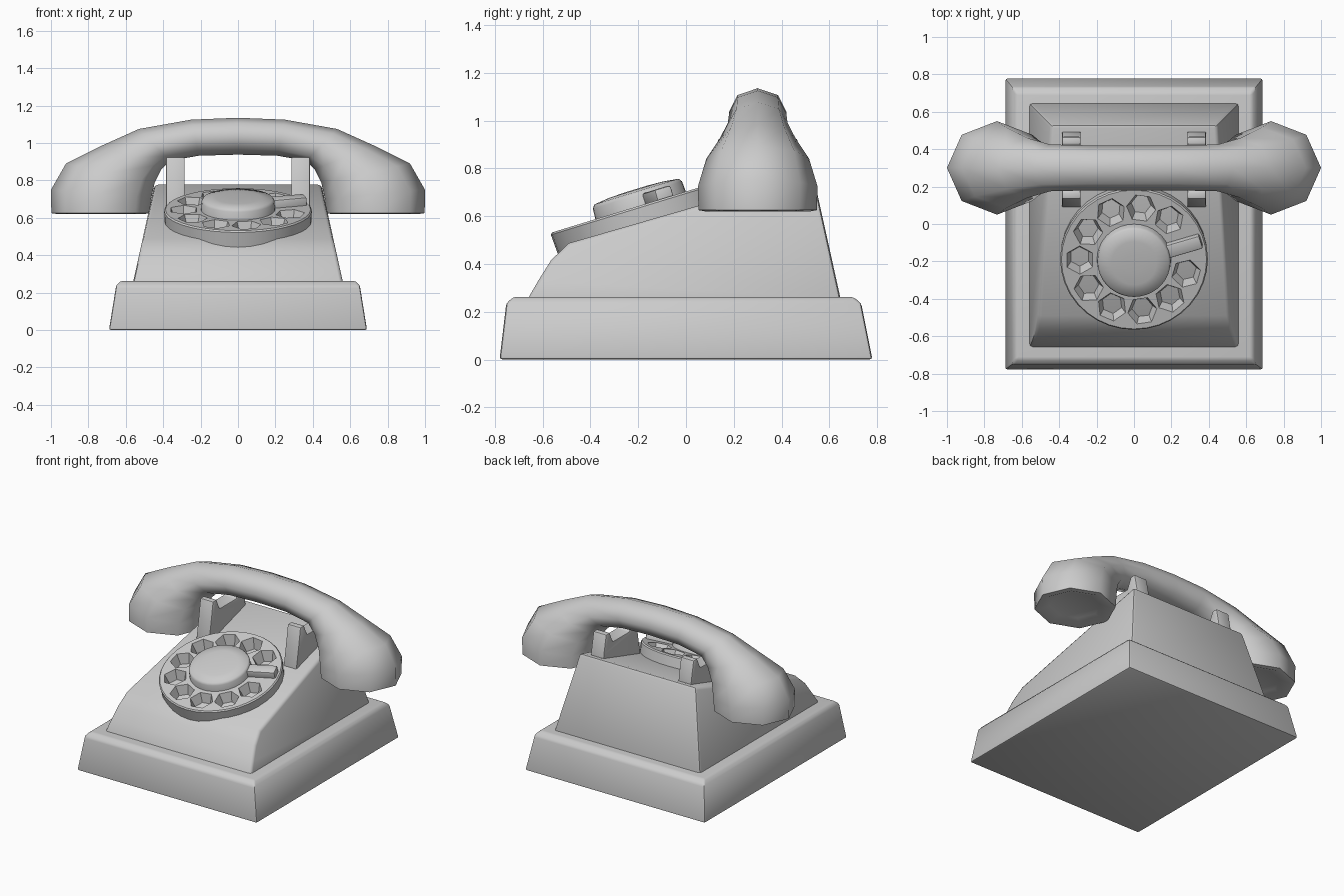
import bpy, bmesh
from math import cos, sin, pi, radians
from mathutils import Matrix, Vector

if "Cube" in bpy.data.objects:
    bpy.data.objects.remove(bpy.data.objects["Cube"])


def finish(name, bm, bevel=0.0, angle=35):
    bmesh.ops.recalc_face_normals(bm, faces=bm.faces)
    me = bpy.data.meshes.new(name)
    bm.to_mesh(me)
    bm.free()
    ob = bpy.data.objects.new(name, me)
    bpy.context.collection.objects.link(ob)
    if bevel:
        m = ob.modifiers.new("bevel", 'BEVEL')
        m.width, m.segments = bevel, 2
        m.limit_method, m.angle_limit = 'ANGLE', radians(35)
        apply(ob, m)
    smooth(ob, angle)
    return ob


def activate(ob):
    bpy.ops.object.select_all(action='DESELECT')
    ob.select_set(True)
    bpy.context.view_layer.objects.active = ob


def apply(ob, mod):
    activate(ob)
    bpy.ops.object.modifier_apply(modifier=mod.name)


def smooth(ob, angle):
    activate(ob)
    bpy.ops.object.shade_smooth_by_angle(angle=radians(angle))


def loft(rings):
    """Closed skin through rings of equal point count."""
    bm = bmesh.new()
    vs = [[bm.verts.new(p) for p in r] for r in rings]
    n = len(rings[0])
    for a, b in zip(vs, vs[1:]):
        for i in range(n):
            j = (i + 1) % n
            bm.faces.new((a[i], a[j], b[j], b[i]))
    bm.faces.new(vs[0][::-1])
    bm.faces.new(vs[-1])
    return bm


# Plinth: tapered slab with a chamfered top edge
levels = [(0, .69, -.78, .78), (.235, .652, -.752, .733), (.262, .63, -.722, .70)]
finish("base_plinth", loft([[(-w, a, z), (w, a, z), (w, b, z), (-w, b, z)]
                            for z, w, a, b in levels]), bevel=.012)

# Body: side profile extruded across, narrowing upward
profile = [(-.67, .24), (-.615, .335), (-.565, .415), (-.49, .487), (.53, .782), (.65, .24)]
finish("body", loft([[(s * (.56 - .22 * (z - .26)), y, z) for y, z in profile]
                     for s in (-1, 1)]), bevel=.018, angle=40)

# Cradle: one forked rest on each side
fork = [(.08, .60), (.115, .80), (.135, .925), (.175, .925), (.21, .85),
        (.39, .85), (.425, .925), (.465, .925), (.49, .80), (.50, .70)]
for side, s in (("left", -1), ("right", 1)):
    finish("cradle_" + side, loft([[(s * x, y, z) for y, z in fork] for x in (.285, .385)]),
           bevel=.008)

# Handset: eight-sided skin, each ring given by outer point, inner point and half depth
half = [((.90, .645), (.57, .645), .155),
        ((.965, .62), (.505, .62), .22),
        ((.998, .625), (.472, .625), .248),
        ((1.0, .75), (.465, .70), .25),
        ((.92, .89), (.445, .79), .215),
        ((.73, .985), (.41, .86), .16),
        ((.53, 1.075), (.365, .905), .125),
        ((.25, 1.125), (.21, .932), .12)]


def handset_ring(s, outer, inner, depth):
    o, i = Vector((s * outer[0], .3, outer[1])), Vector((s * inner[0], .3, inner[1]))
    c, a = (o + i) / 2, (o - i) / 2
    return [c + a * cos(k * pi / 4) + Vector((0, depth * sin(k * pi / 4), 0)) for k in range(8)]


rings = [handset_ring(1, *h) for h in half]
rings.append(handset_ring(1, (0, 1.135), (0, .938), .12))
rings += [handset_ring(-1, *h) for h in reversed(half)]
finish("handset", loft(rings), angle=58)

# Dial frame: tilted, origin at the centre of the disc's top face
tilt = Matrix.Translation((0, -.19, .645)) @ Matrix.Rotation(radians(17), 4, 'X')


def lathe(pts, n=36):
    return loft([[tilt @ Vector((r * cos(2 * pi * k / n), r * sin(2 * pi * k / n), z))
                  for k in range(n)] for r, z in pts])


# Finger wheel with hexagonal flared holes, one slot left for the stop
wheel = finish("dial_wheel", lathe([(.39, -.10), (.395, -.008), (.388, 0)]))
step = 2 * pi / 11
cut = bmesh.new()
for k in range(10):
    place = tilt @ Matrix.Rotation(radians(17) + (k + 1) * step, 4, 'Z') \
        @ Matrix.Translation((.29, 0, -.03))
    bmesh.ops.create_cone(cut, cap_ends=True, segments=6, radius1=.052, radius2=.084,
                          depth=.09, matrix=place)
cutter = finish("hole_cutter", cut)
cutter.hide_render = True
mod = wheel.modifiers.new("holes", 'BOOLEAN')
mod.operation, mod.object, mod.solver = 'DIFFERENCE', cutter, 'EXACT'
apply(wheel, mod)
bpy.data.objects.remove(cutter)
smooth(wheel, 30)

# Raised hub with softly domed top
finish("dial_hub", lathe([(.20, -.03), (.195, .045), (.185, .06), (.12, .068), (.05, .071)]),
       angle=60)

# Finger stop bar
bar = bmesh.new()
bmesh.ops.create_cube(bar, size=1, matrix=tilt @ Matrix.Rotation(radians(17), 4, 'Z')
                      @ Matrix.Translation((.28, 0, .01)) @ Matrix.Diagonal((.19, .075, .07, 1)))
finish("finger_stop", bar, bevel=.01)
